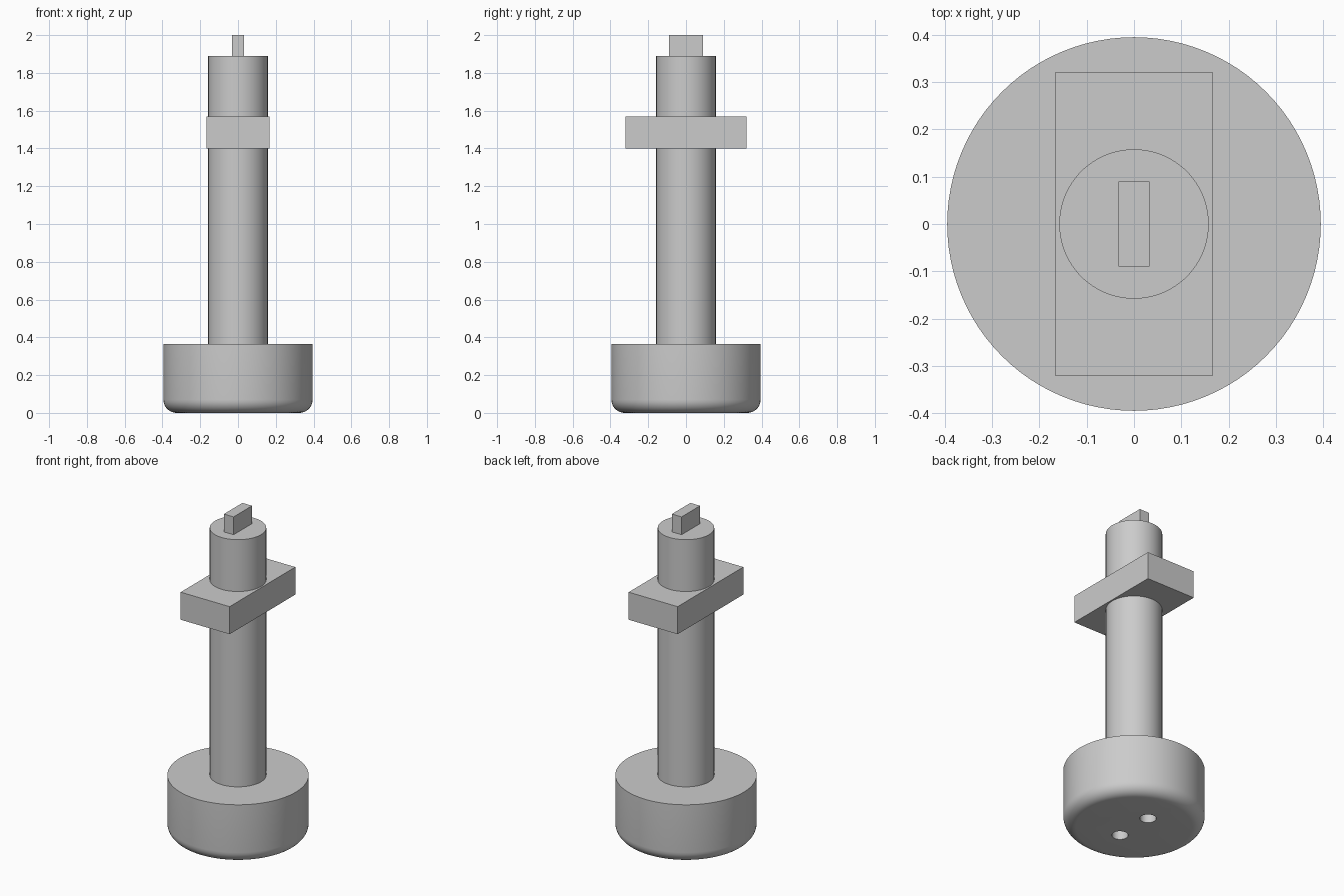
import bpy, bmesh, math

cube = bpy.data.objects.get("Cube")
if cube:
    bpy.data.objects.remove(cube, do_unlink=True)

# Single plain grey
GREY = (0.6, 0.6, 0.6, 1)
grey = bpy.data.materials.new("plain grey")
grey.use_nodes = True
grey.diffuse_color = GREY
grey.node_tree.nodes["Principled BSDF"].inputs["Base Color"].default_value = GREY


def finish(obj, name):
    obj.name = obj.data.name = name
    obj.data.materials.clear()
    obj.data.materials.append(grey)
    return obj


def smooth(obj):
    bpy.ops.object.select_all(action='DESELECT')
    obj.select_set(True)
    bpy.context.view_layer.objects.active = obj
    bpy.ops.object.shade_smooth_by_angle(angle=math.radians(35))


def box(name, half_x, half_y, z0, z1):
    bpy.ops.mesh.primitive_cube_add(size=2, location=(0, 0, (z0 + z1) / 2))
    obj = bpy.context.object
    obj.scale = (half_x, half_y, (z1 - z0) / 2)
    bpy.ops.object.transform_apply(location=False, rotation=False, scale=True)
    return finish(obj, name)


def cylinder(name, radius, z0, z1, y=0, sides=96):
    bpy.ops.mesh.primitive_cylinder_add(
        vertices=sides, radius=radius, depth=z1 - z0, location=(0, y, (z0 + z1) / 2))
    return finish(bpy.context.object, name)


def apply_modifier(obj, mod):
    bpy.context.view_layer.objects.active = obj
    bpy.ops.object.modifier_apply(modifier=mod.name)


BASE_TOP, PLATE_Z0, PLATE_Z1, SHAFT_TOP = 0.365, 1.4, 1.57, 1.89

# Round base with a rounded bottom rim
base = cylinder("base", 0.395, 0, BASE_TOP)
bm = bmesh.new()
bm.from_mesh(base.data)
rim = [e for e in bm.edges if all(v.co.z < 0 for v in e.verts)]
bmesh.ops.bevel(bm, geom=rim, offset=0.07, segments=8, profile=0.5, affect='EDGES')
bm.to_mesh(base.data)
bm.free()

# Two blind holes in the underside
for side in (-1, 1):
    cutter = cylinder("hole_cutter", 0.046, -0.1, 0.2, y=side * 0.122, sides=48)
    cutter.hide_render = True
    mod = base.modifiers.new("hole", 'BOOLEAN')
    mod.operation = 'DIFFERENCE'
    mod.solver = 'EXACT'
    mod.object = cutter
    apply_modifier(base, mod)
    bpy.data.objects.remove(cutter, do_unlink=True)
smooth(base)

# Shaft, cross plate and flat drive tab
smooth(cylinder("shaft", 0.158, BASE_TOP, SHAFT_TOP))
box("cross_plate", 0.167, 0.32, PLATE_Z0, PLATE_Z1)
box("top_tab", 0.033, 0.09, SHAFT_TOP, 2.0)
